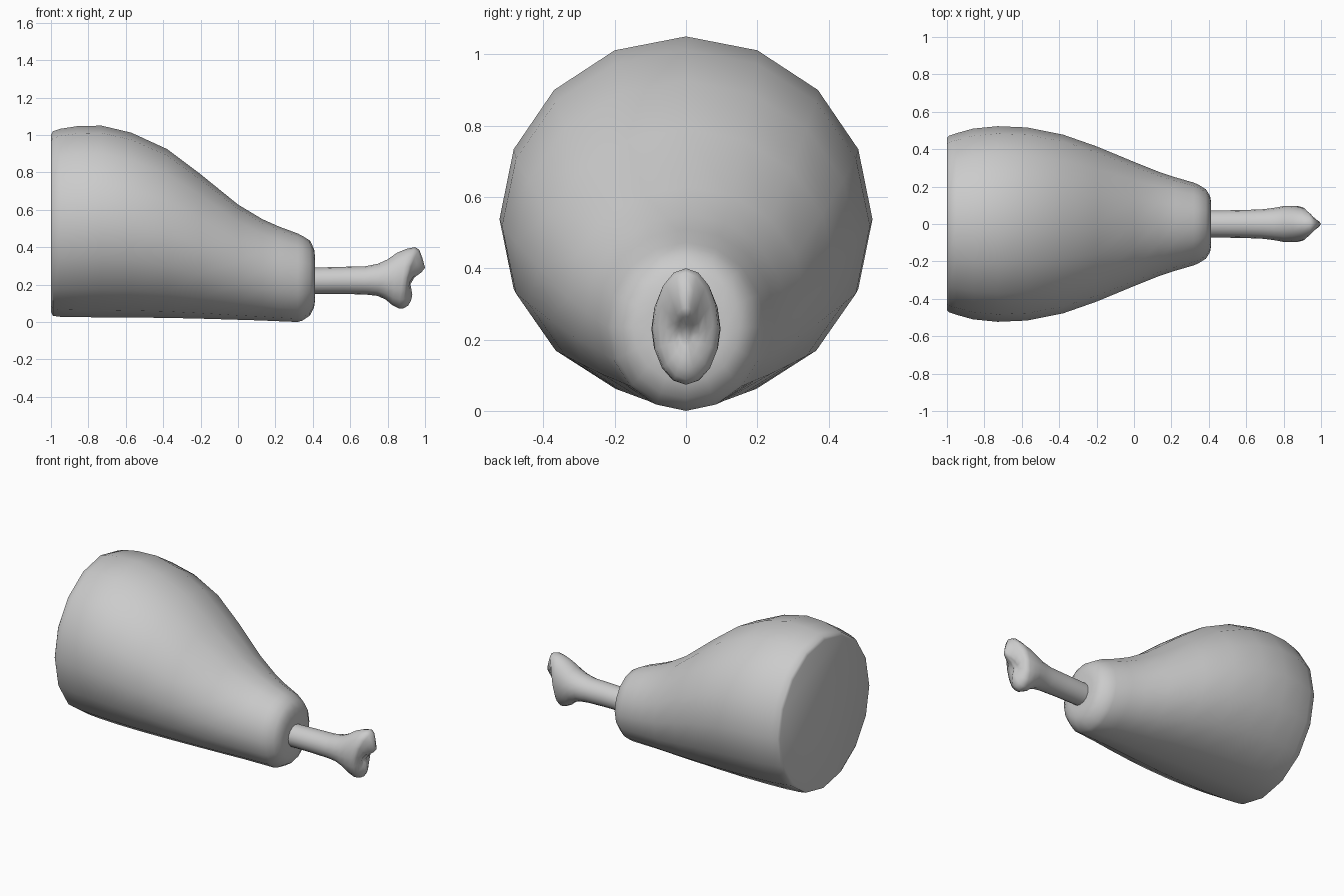
import bpy, bmesh, math

SIDES = 16


def loft(name, rings):
    """Skin elliptical rings: (top x, top z, bottom x, bottom z, half width, bow)."""
    bm = bmesh.new()
    loops = []
    for xt, zt, xb, zb, w, bow in rings:
        loop = []
        for i in range(SIDES):
            a = 2 * math.pi * i / SIDES
            c, s = math.cos(a), math.sin(a)
            x = (xt + xb) / 2 + (xt - xb) / 2 * c - bow * s * s
            loop.append(bm.verts.new((x, w * s, (zt + zb) / 2 + (zt - zb) / 2 * c)))
        loops.append(loop)
    for a, b in zip(loops, loops[1:]):
        for i in range(SIDES):
            j = (i + 1) % SIDES
            bm.faces.new((a[i], a[j], b[j], b[i]))
    bm.faces.new(loops[0])
    bm.faces.new(loops[-1])
    bmesh.ops.recalc_face_normals(bm, faces=bm.faces)
    me = bpy.data.meshes.new(name)
    bm.to_mesh(me)
    bm.free()
    ob = bpy.data.objects.new(name, me)
    bpy.context.collection.objects.link(ob)
    bpy.ops.object.select_all(action='DESELECT')
    ob.select_set(True)
    bpy.context.view_layer.objects.active = ob
    bpy.ops.object.shade_smooth_by_angle(angle=math.radians(50))
    return ob


# Meat: x, bottom z, top z, half width
meat = [
    (-1.00, 0.055, 1.00, 0.46), (-0.99, 0.033, 1.02, 0.472),
    (-0.95, 0.028, 1.033, 0.485), (-0.86, 0.026, 1.047, 0.51),
    (-0.73, 0.025, 1.05, 0.523), (-0.57, 0.024, 1.012, 0.516),
    (-0.38, 0.022, 0.925, 0.478), (-0.20, 0.018, 0.79, 0.415),
    (0.00, 0.012, 0.628, 0.332), (0.13, 0.008, 0.55, 0.28),
    (0.22, 0.004, 0.51, 0.25), (0.32, 0.0, 0.473, 0.221),
    (0.345, 0.008, 0.46, 0.21), (0.385, 0.035, 0.435, 0.185),
    (0.407, 0.08, 0.39, 0.15), (0.413, 0.125, 0.34, 0.11),
]
loft("meat", [(x, t, x, b, w, 0) for x, b, t, w in meat])

# Bone: shaft widening into a two-knuckled end with a notch
loft("bone", [
    (0.38, 0.29, 0.38, 0.15, 0.072, 0),
    (0.56, 0.295, 0.56, 0.15, 0.074, 0),
    (0.68, 0.298, 0.68, 0.147, 0.078, 0),
    (0.75, 0.312, 0.745, 0.14, 0.086, 0),
    (0.80, 0.335, 0.79, 0.12, 0.095, 0),
    (0.85, 0.37, 0.825, 0.09, 0.097, 0),
    (0.90, 0.391, 0.86, 0.073, 0.095, 0),
    (0.945, 0.40, 0.885, 0.073, 0.09, 0.015),
    (0.968, 0.388, 0.91, 0.088, 0.075, 0.03),
    (0.985, 0.345, 0.925, 0.115, 0.057, 0.04),
    (1.00, 0.29, 0.932, 0.145, 0.037, 0.045),
    (0.98, 0.265, 0.926, 0.18, 0.022, 0.035),
    (0.948, 0.242, 0.922, 0.20, 0.012, 0.012),
])
